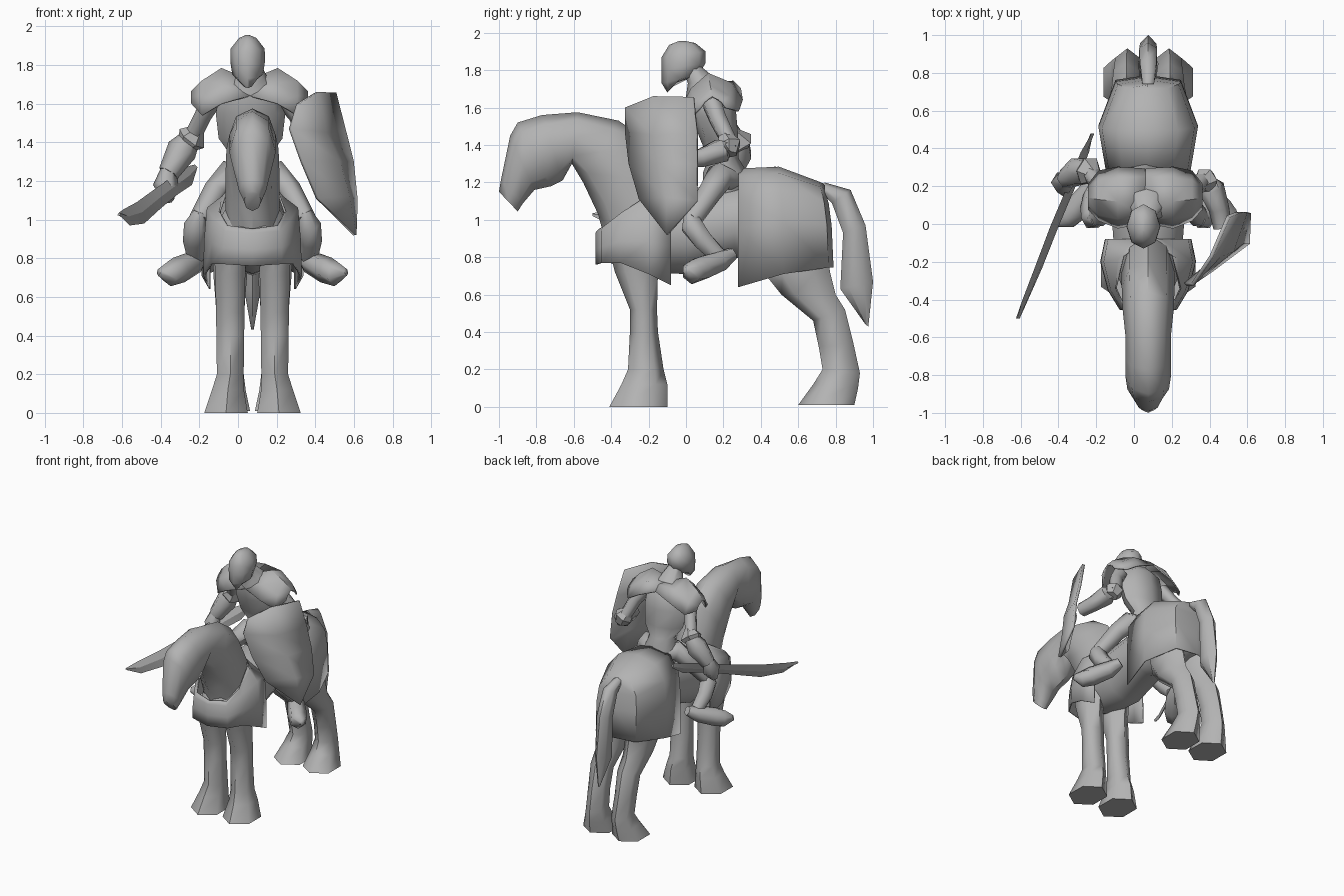
import bpy, bmesh, math
from mathutils import Vector as V

grey = bpy.data.materials.new("plain grey")
grey.diffuse_color = (0.45, 0.45, 0.45, 1)
CX = 0.075  # centre line of horse and rider


def make(name, verts, faces, angle=50, thick=0):
    me = bpy.data.meshes.new(name)
    me.from_pydata([tuple(v) for v in verts], [], faces)
    me.materials.append(grey)
    bm = bmesh.new()
    bm.from_mesh(me)
    bmesh.ops.remove_doubles(bm, verts=bm.verts, dist=0.0005)
    bmesh.ops.recalc_face_normals(bm, faces=bm.faces)
    bm.to_mesh(me)
    bm.free()
    ob = bpy.data.objects.new(name, me)
    bpy.context.collection.objects.link(ob)
    if thick:
        m = ob.modifiers.new("thickness", 'SOLIDIFY')
        m.thickness = thick
        m.offset = 0
    bpy.ops.object.select_all(action='DESELECT')
    ob.select_set(True)
    bpy.context.view_layer.objects.active = ob
    bpy.ops.object.shade_smooth_by_angle(angle=math.radians(angle))
    return ob


def skin(name, rings, angle=50):
    """Closed tube through rings of equal length, capped at both ends."""
    n = len(rings[0])
    verts = [p for r in rings for p in r]
    faces = [(i*n+j, i*n+(j+1) % n, (i+1)*n+(j+1) % n, (i+1)*n+j)
             for i in range(len(rings)-1) for j in range(n)]
    faces += [tuple(range(n)), tuple(range(len(verts)-n, len(verts)))]
    return make(name, verts, faces, angle)


def sheet(name, rows, thick=0.008, angle=50):
    n = len(rows[0])
    faces = [(i*n+j, i*n+j+1, (i+1)*n+j+1, (i+1)*n+j)
             for i in range(len(rows)-1) for j in range(n-1)]
    return make(name, [p for r in rows for p in r], faces, angle, thick)


def side_loft(name, pairs, x=CX, n=8, angle=60):
    """Rings spanned by two (y, z) outline points and a half width."""
    rings = []
    for (y1, z1, y2, z2, w, *dx) in pairs:
        a, b = V((x, y1, z1)), V((x, y2, z2))
        c, h = (a+b)/2 + V((dx[0] if dx else 0, 0, 0)), (a-b)/2
        rings.append([c + h*math.cos(t) + V((w*math.sin(t), 0, 0))
                      for t in (2*math.pi*k/n for k in range(n))])
    return skin(name, rings, angle)


def tube(name, pts, n=6, angle=62):
    """Round limb through (x, y, z, radius) points."""
    P = [V(p[:3]) for p in pts]
    rings = []
    for i, p in enumerate(P):
        d = (P[min(i+1, len(P)-1)] - P[max(i-1, 0)]).normalized()
        ref = V((0, 1, 0)) if abs(d.y) < 0.8 else V((0, 0, 1))
        u = d.cross(ref).normalized()
        w = d.cross(u)
        r = pts[i][3]
        rings.append([p + u*r*math.cos(t) + w*r*math.sin(t)
                      for t in (2*math.pi*k/n for k in range(n))])
    return skin(name, rings, angle)


# Horse trunk, neck with head, and tail
side_loft("horse_body", [
    (-.44, .96, -.44, .78, .10), (-.25, 1.15, -.25, .72, .18), (0, 1.15, 0, .71, .20),
    (.26, 1.18, .26, .80, .19), (.5, 1.24, .52, .72, .21), (.73, 1.17, .73, .78, .13)], n=10)
side_loft("horse_neck_and_head", [
    (-.05, 1.15, -.43, .88, .14), (-.2, 1.42, -.47, 1.03, .14), (-.36, 1.53, -.55, 1.2, .135),
    (-.58, 1.575, -.61, 1.3, .12), (-.77, 1.56, -.66, 1.21, .12), (-.9, 1.52, -.72, 1.18, .12),
    (-.94, 1.45, -.81, 1.16, .11), (-.99, 1.21, -.87, 1.09, .07), (-1.0, 1.15, -.9, 1.045, .045)])
side_loft("horse_tail", [
    (.74, 1.2, .74, 1.13, .035), (.88, 1.16, .78, 1.09, .05), (.96, .97, .84, .93, .055),
    (1.0, .67, .825, .63, .05), (.975, .43, .96, .44, .008)], n=6)

# Horse legs, six-sided with a pointed toe and heel
for s, side in ((-1, "left"), (1, "right")):
    x = CX + s*.115
    side_loft("front_leg_" + side, [
        (-.13, .88, -.42, .88, .10), (-.15, .72, -.38, .72, .09), (-.155, .52, -.3, .52, .085),
        (-.15, .4, -.3, .4, .083), (-.12, .2, -.31, .2, .08), (-.1, .12, -.345, .12, .095, s*.012),
        (-.1, 0, -.41, 0, .13, s*.022)], x, 6, 62)
    side_loft("hind_leg_" + side, [
        (.74, .95, .4, .92, .11), (.77, .72, .43, .70, .10), (.80, .60, .51, .60, .09),
        (.85, .52, .68, .46, .08), (.895, .34, .71, .32, .073), (.93, .18, .73, .2, .075, -s*.005),
        (.92, .1, .68, .12, .095, s*.002), (.9, .01, .6, .01, .13, s*.01)], x, 6, 62)

# Rear horse cloth, draped over the hind quarters
plan = [(-.22, .28), (-.26, .52), (-.17, .76), (0, .785), (.17, .76), (.26, .52), (.22, .28)]
hem = [.64, .71, .745, .745, .745, .71, .64]
ridge = [1.27, 1.28, 1.2, 1.19, 1.2, 1.28, 1.27]
rows = []
for sx, sy, f in ((1, 1, 0), (1, .98, .5), (.93, .95, .76), (.6, .91, .94), (0, .9, 1)):
    rows.append([(CX+x*sx, .28+(y-.28)*sy, h+(r-h)*f) for (x, y), h, r in zip(plan, hem, ridge)])
sheet("rear_horse_cloth", rows)

# Front horse cloth, wrapped round the chest and over the withers behind the neck
# each entry: x, y, hem height, shoulder height, inner x, inner y, inner height
half = [(.225, -.08, .65, 1.06, 0, -.08, 1.17), (.25, -.2, .71, 1.06, .13, -.17, 1.15),
        (.21, -.35, .77, 1.0, .17, -.34, 1.04), (.15, -.45, .77, .94, .13, -.43, .97)]
full = [(-x, y, a, b, -p, q, r) for x, y, a, b, p, q, r in half]
full += [(0, -.48, .76, .93, 0, -.46, .95)] + half[::-1]
sheet("front_horse_cloth", [
    [(CX+x, y, a) for x, y, a, b, p, q, r in full],
    [(CX+x*.99, y, (a+b)/2) for x, y, a, b, p, q, r in full],
    [(CX+x*.93, y, b) for x, y, a, b, p, q, r in full],
    [(CX+x*.3+p*.62, (y+q)/2, b*.35+r*.65) for x, y, a, b, p, q, r in full],
    [(CX+p, q, r) for x, y, a, b, p, q, r in full]])

# Rider torso and neck
rings = []
for y, z, rx, ry in ((.2, 1.14, .11, .11), (.21, 1.25, .13, .12), (.2, 1.33, .10, .08), (.18, 1.42, .165, .10),
                     (.15, 1.55, .18, .12), (.13, 1.66, .16, .13), (.1, 1.73, .09, .09), (.03, 1.82, .045, .05)):
    rings.append([(.065+rx*math.cos(t), y+ry*math.sin(t), z) for t in (math.pi*k/4 for k in range(8))])
skin("rider_torso", rings)

# Helmet: wide brow, pointed chin guard
rings = []
for yf, yb, zf, zb, w in ((-.1, -.05, 1.68, 1.74, .03), (-.13, .07, 1.73, 1.775, .08), (-.13, .105, 1.8, 1.84, .09),
                          (-.13, .105, 1.87, 1.9, .088), (-.09, .05, 1.935, 1.945, .045), (-.04, 0, 1.955, 1.955, .01)):
    c, h = (yf+yb)/2, (yb-yf)/2
    rings.append([(.05+w*math.sin(t), c+h*math.cos(t), (zf+zb)/2+(zb-zf)/2*math.cos(t))
                  for t in (math.pi*k/4 for k in range(8))])
skin("helmet", rings, 65)

# Shoulder plates, arched from front to back
arcs = [(0, [(.01, 1.64), (.04, 1.68), (.12, 1.72), (.25, 1.74), (.29, 1.70)]),
        (.145, [(-.02, 1.60), (.03, 1.70), (.12, 1.78), (.24, 1.73), (.3, 1.64)]),
        (.245, [(.02, 1.54), (.05, 1.64), (.13, 1.715), (.23, 1.66), (.28, 1.58)]),
        (.30, [(.08, 1.60), (.10, 1.63), (.14, 1.66), (.19, 1.63), (.21, 1.60)])]
for s, side in ((-1, "left"), (1, "right")):
    sheet("shoulder_plate_" + side, [[(.06+s*x, y, z) for y, z in arc] for x, arc in arcs], .01)

    # Rider legs: hip, thigh, knee, shin and foot
    tube("thigh_" + side, [(CX+s*a, y, z, r) for a, y, z, r in (
        (.04, .25, 1.21, .06), (.12, .18, 1.23, .08), (.19, .13, 1.15, .065), (.275, .03, 1.0, .055))])
    tube("shin_" + side, [(CX+s*a, y, z, r) for a, y, z, r in (
        (.27, .02, 1.04, .035), (.29, .03, .97, .065), (.30, .09, .89, .06), (.29, .17, .81, .05))])
    tube("foot_" + side, [(CX+s*a, y, z, r) for a, y, z, r in (
        (.26, .25, .82, .035), (.30, .18, .78, .06), (.38, .08, .74, .07), (.43, .03, .72, .065), (.485, 0, .73, .02))])

# Sword arm: upper arm, flared cuff, forearm and fist
tube("sword_upper_arm", [(-.13, .14, 1.63, .055), (-.18, .2, 1.54, .045), (-.24, .28, 1.42, .045)])
tube("sword_elbow_cuff", [(-.20, .25, 1.47, .03), (-.24, .28, 1.42, .08), (-.27, .28, 1.38, .045)], angle=30)
tube("sword_forearm", [(-.24, .29, 1.43, .05), (-.29, .28, 1.36, .08), (-.36, .24, 1.24, .055)])
tube("sword_fist", [(-.36, .24, 1.26, .04), (-.375, .22, 1.18, .065), (-.36, .17, 1.1, .03)])

# Shield arm
tube("shield_upper_arm", [(.25, .14, 1.62, .055), (.31, .17, 1.54, .05), (.36, .23, 1.42, .045)])
tube("shield_elbow_cuff", [(.34, .2, 1.46, .03), (.38, .23, 1.4, .07), (.4, .23, 1.35, .045)], angle=30)
tube("shield_forearm", [(.38, .24, 1.4, .05), (.41, .19, 1.37, .07), (.45, .08, 1.33, .055), (.47, -.02, 1.32, .05)])

# Sword: flat tilted blade with a pointed tip: x, y, top, bottom, tilt
blade = [(-.615, -.5, 1.035, 1.02, .003), (-.575, -.4, 1.055, .97, .015), (-.505, -.23, 1.09, .98, .02),
         (-.42, -.01, 1.15, 1.06, .022), (-.335, .19, 1.21, 1.13, .022), (-.26, .38, 1.27, 1.18, .022),
         (-.22, .48, 1.285, 1.25, .004)]
skin("sword", [[(x-.01, y, (a+b)/2-.004), (x-t, y, a), (x+.01, y, (a+b)/2+.004), (x+t, y, b)]
               for x, y, a, b, t in blade], 20)

# Shield: curved kite plate
tip = (.605, -.1, .92)
sheet("shield", [
    [(.31, -.32, 1.6), (.41, -.17, 1.66), (.50, .04, 1.655)],
    [(.27, -.32, 1.47), (.45, -.17, 1.45), (.55, .06, 1.46)],
    [(.33, -.30, 1.3), (.52, -.14, 1.3), (.59, .06, 1.3)],
    [(.41, -.245, 1.11), (.57, -.1, 1.12), (.61, .06, 1.1)],
    [tip, tip, tip]], .02, 60)
